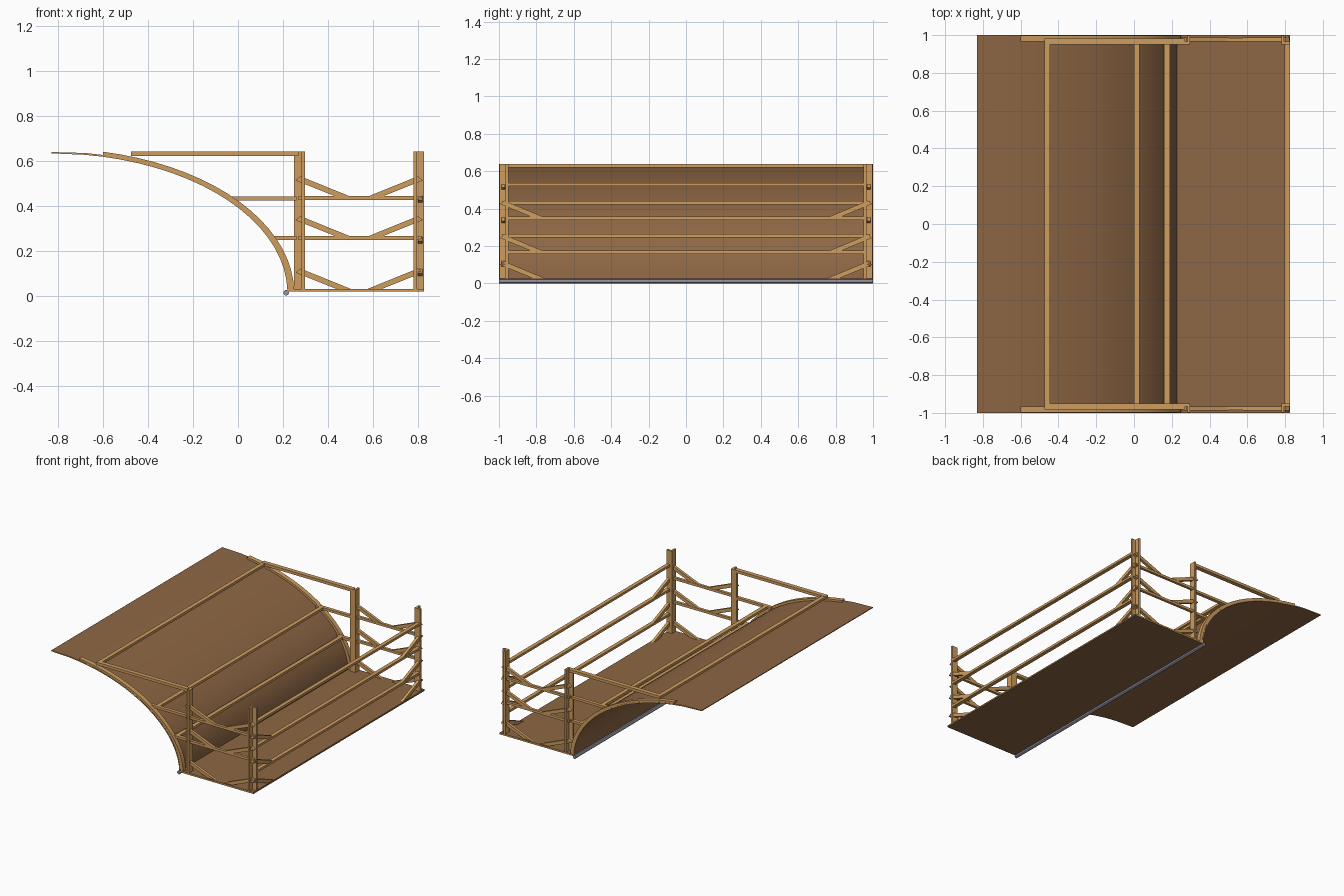
import bpy, bmesh, math

if "Cube" in bpy.data.objects:
    bpy.data.objects.remove(bpy.data.objects["Cube"])


def mat(name, rgb):
    m = bpy.data.materials.new(name)
    m.diffuse_color = (*rgb, 1)
    m.use_nodes = True
    m.node_tree.nodes["Principled BSDF"].inputs["Base Color"].default_value = m.diffuse_color
    return m


TIMBER = mat("light timber", (0.62, 0.34, 0.115))
PLY = mat("brown plywood", (0.27, 0.135, 0.058))
STEEL = mat("grey steel", (0.28, 0.28, 0.36))


def prism(name, pts, a, b, axis="y", mats=(TIMBER,), smooth=False):
    """Extrude an outline: (x, z) along y, or (y, z) along x."""
    bm = bmesh.new()
    place = (lambda p, d: (p[0], d, p[1])) if axis == "y" else (lambda p, d: (d, p[0], p[1]))
    lo = [bm.verts.new(place(p, a)) for p in pts]
    hi = [bm.verts.new(place(p, b)) for p in pts]
    n = len(pts)
    bm.faces.new(lo)
    bm.faces.new(hi)
    for i in range(n):
        bm.faces.new((lo[i], lo[(i + 1) % n], hi[(i + 1) % n], hi[i]))
    bmesh.ops.recalc_face_normals(bm, faces=bm.faces)
    # sheets show light timber on their cut ends
    if len(mats) > 1:
        bm.normal_update()
        for f in bm.faces:
            f.material_index = 1 if abs(f.normal.y) > 0.9 else 0
    me = bpy.data.meshes.new(name)
    bm.to_mesh(me)
    bm.free()
    for m in mats:
        me.materials.append(m)
    ob = bpy.data.objects.new(name, me)
    bpy.context.collection.objects.link(ob)
    if smooth:
        bpy.context.view_layer.objects.active = ob
        bpy.ops.object.select_all(action="DESELECT")
        ob.select_set(True)
        bpy.ops.object.shade_smooth_by_angle(angle=math.radians(30))
    return ob


def box(name, x0, x1, y0, y1, z0, z1, mats=(TIMBER,)):
    return prism(name, [(x0, z0), (x1, z0), (x1, z1), (x0, z1)], y0, y1, "y", mats)


def arc(a, b, x_start, n=18, top=0.64):
    """Quarter ellipse from x_start down to the coping."""
    t0 = math.acos((x_start + 0.83) / a)
    t1 = 0.015
    out = []
    for i in range(n + 1):
        t = t0 + (t1 - t0) * i / n
        out.append((-0.83 + a * math.cos(t), min(top, 0.01 + b * math.sin(t))))
    return out


# curved riding surface, with a straight lip at its far edge
under = [(-0.83, 0.632)] + arc(1.05, 0.622, -0.68)
over = [(-0.83, 0.638)] + arc(1.058, 0.630, -0.68)
prism("curved_sheet", under + over[::-1], -1, 1, "y", (PLY, TIMBER), True)

# deck and coping pipe
box("deck_sheet", 0.22, 0.827, -1, 1, 0.018, 0.03, (PLY, TIMBER))
pipe = [(0.214 + 0.0125 * math.cos(k * math.pi / 6), 0.0125 + 0.0125 * math.sin(k * math.pi / 6))
        for k in range(12)]
prism("coping_pipe", pipe, -1, 1, "y", (STEEL,), True)

# long beams behind the curve
for i, (x, z) in enumerate([(-0.475, 0.62), (0.0, 0.422), (0.16, 0.247)]):
    box(f"curve_beam_{i}", x, x + 0.03, -0.955, 0.955, z, z + 0.018)

# long rails along the outer side of the deck
for i, z in enumerate([0.52, 0.34, 0.158]):
    box(f"long_rail_{i}", 0.797, 0.825, -0.95, 0.95, z, z + 0.017)

for s, side in ((-1, "front"), (1, "back")):
    # curved rib at each end
    prism(f"{side}_rib", arc(1.056, 0.628, -0.6) + arc(1.08, 0.644, -0.6)[::-1],
          s * 0.965, s * 0.998, "y", (TIMBER,), True)

    # corner posts: two planks in an L
    for name, x0, bx in (("inner", 0.25, 0.282), ("outer", 0.78, 0.78)):
        box(f"{side}_{name}_post_a", x0, x0 + 0.046, s * 0.95, s * 0.965, 0.03, 0.64)
        box(f"{side}_{name}_post_b", bx, bx + 0.015, s * 0.95, s * 0.998, 0.03, 0.64)

    # rails tying the curve to the inner post
    box(f"{side}_top_rail", -0.475, 0.27, s * 0.95, s * 0.982, 0.62, 0.64)
    for i, (x, z) in enumerate([(-0.03, 0.422), (0.14, 0.247)]):
        box(f"{side}_curve_rail_{i}", x, 0.26, s * 0.95, s * 0.975, z, z + 0.018)

    # end rails between the posts
    for i, z in enumerate([0.424, 0.247]):
        box(f"{side}_end_rail_{i}", 0.27, 0.815, s * 0.965, s * 0.985, z, z + 0.018)

    # diagonal braces on the end rails and deck
    for i, z in enumerate([0.44, 0.263, 0.03]):
        brace = [(0.255, z + 0.072), (0.278, z + 0.09), (0.50, z), (0.435, z)]
        prism(f"{side}_inner_brace_{i}", brace, s * 0.967, s * 0.987)
        prism(f"{side}_outer_brace_{i}", [(1.077 - x, h) for x, h in brace], s * 0.967, s * 0.987)

    # diagonal braces on the long rails and deck
    for i, z in enumerate([0.355, 0.173, 0.03]):
        prism(f"{side}_side_brace_{i}",
              [(s * 0.995, z + 0.07), (s * 0.972, z + 0.088), (s * 0.76, z), (s * 0.825, z)],
              0.80, 0.82, "x")
